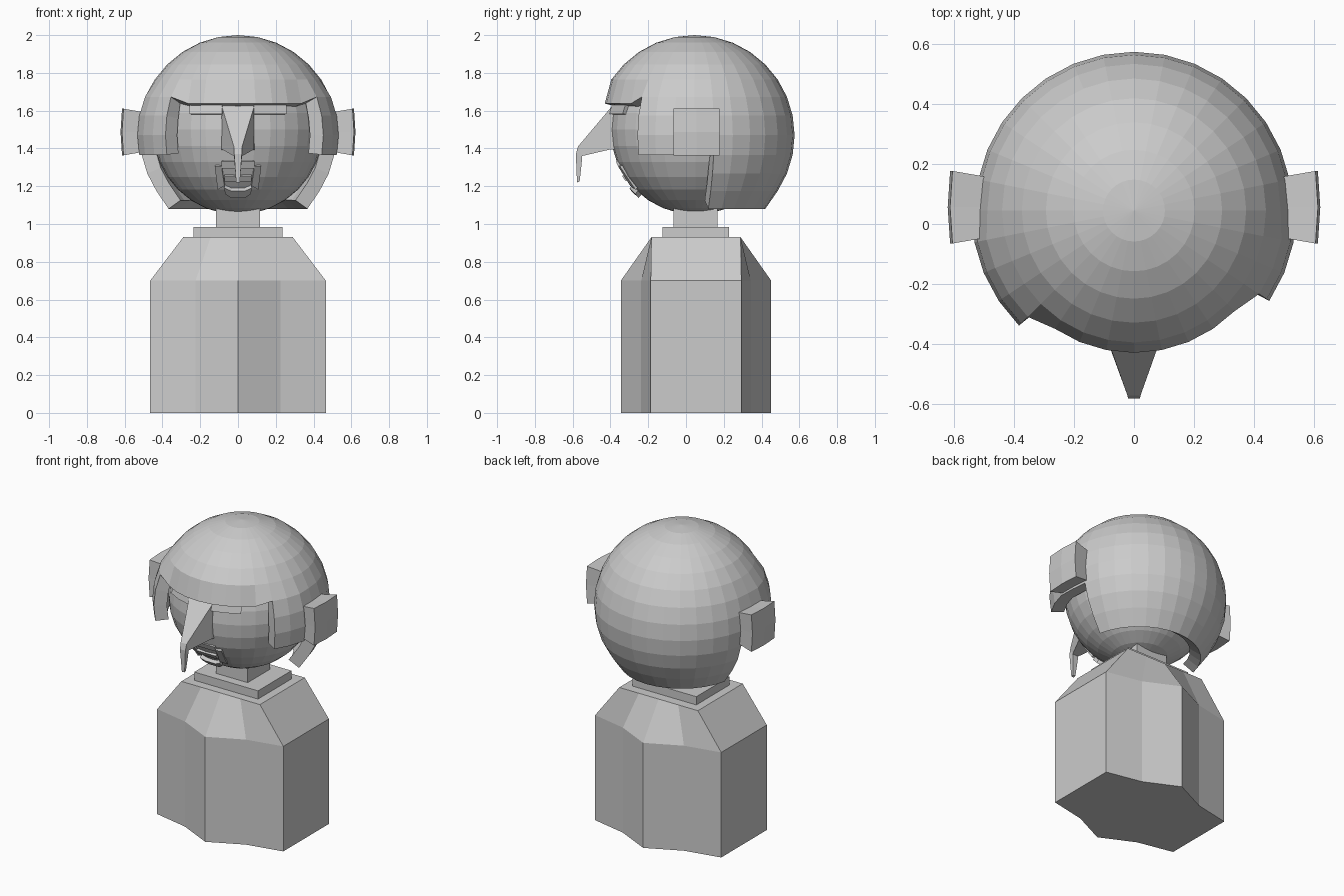
import bpy, bmesh, math
from mathutils import Vector

if "Cube" in bpy.data.objects:
    bpy.data.objects.remove(bpy.data.objects["Cube"])

grey = bpy.data.materials.new("plain_grey")
grey.diffuse_color = (0.6, 0.6, 0.6, 1)
grey.use_nodes = True
grey.node_tree.nodes["Principled BSDF"].inputs["Base Color"].default_value = grey.diffuse_color


def add_object(name, bm):
    bmesh.ops.recalc_face_normals(bm, faces=bm.faces)
    me = bpy.data.meshes.new(name)
    bm.to_mesh(me)
    bm.free()
    me.materials.append(grey)
    ob = bpy.data.objects.new(name, me)
    bpy.context.collection.objects.link(ob)
    return ob


def loft(name, rings):
    """Skin closed rings of equal length and cap both ends."""
    bm = bmesh.new()
    rows = [[bm.verts.new(p) for p in ring] for ring in rings]
    n = len(rows[0])
    for a, b in zip(rows, rows[1:]):
        for i in range(n):
            k = (i + 1) % n
            bm.faces.new((a[i], a[k], b[k], b[i]))
    bm.faces.new(rows[0])
    bm.faces.new(rows[-1])
    return add_object(name, bm)


def box(name, x, y0, y1, z0, z1):
    outline = [(-x, y0), (x, y0), (x, y1), (-x, y1)]
    return loft(name, [[(a, b, z) for a, b in outline] for z in (z0, z1)])


FACE_C, FACE_R = Vector((0, 0.05, 1.5)), 0.45


def face_plate(name, outline, height):
    """Plate lying on the face sphere, outline given as (x, z)."""
    rings = [[], []]
    for x, z in outline:
        dz = z - FACE_C.z
        y = -math.sqrt(FACE_R ** 2 - x * x - dz * dz)
        d = Vector((x, y, dz))
        rings[0].append(FACE_C + d * (1 - 0.03 / FACE_R))
        rings[1].append(FACE_C + d * (1 + height / FACE_R))
    return loft(name, rings)


# Torso: pinched ten-sided column tapering to flat shoulders
MID_Y = 0.053
half = [(0.465, -0.24), (0.225, -0.29), (0, -0.398), (-0.225, -0.29), (-0.465, -0.24)]
low = half + [(-x, -y) for x, y in half]
top_half = [(x * 0.29, -0.236) for x in (1, 0.5, 0, -0.5, -1)]
top = top_half + [(-x, -y) for x, y in top_half]
loft("torso", [[(x, y + MID_Y, 0) for x, y in low],
               [(x, y + MID_Y, 0.7) for x, y in low],
               [(x, y + MID_Y, 0.93) for x, y in top]])
box("collar", 0.235, -0.125, 0.227, 0.92, 0.985)
box("neck", 0.117, -0.065, 0.168, 0.97, 1.12)

# Face sphere
bm = bmesh.new()
bmesh.ops.create_uvsphere(bm, u_segments=32, v_segments=16, radius=FACE_R)
bmesh.ops.translate(bm, verts=bm.verts, vec=FACE_C)
add_object("face", bm)

# Hair shell: sphere with the face opening removed
STEP = math.pi / 16


def cell(p):
    """Row from the crown and columns forward of the side."""
    return p.normalized().angle(Vector((0, 0, 1)), 0) / STEP, math.atan2(-p.y, abs(p.x)) / STEP


bm = bmesh.new()
bmesh.ops.create_uvsphere(bm, u_segments=32, v_segments=16, radius=0.53)
gone = []
for f in bm.faces:
    p = f.calc_center_median()
    row, col = cell(p)
    limit = 4 if p.x < 0 else 3
    if row < 6:
        keep = True
    elif row < 9:
        keep = col < limit
    else:
        keep = row < 12 and col < -1
    if not keep:
        gone.append(f)
bmesh.ops.delete(bm, geom=gone, context='FACES')
for v in bm.verts:
    row, col = (round(c) for c in cell(v.co))
    if row == 6 and col > (4 if v.co.x < 0 else 3):      # fringe edge
        v.co.xy = v.co.xy.normalized() * 0.475
        v.co.z = 0.168
    elif row >= 6 and col >= 1:                          # flared sideburns
        v.co.xy *= 1.025
    elif row == 12:
        v.co.z -= 0.015
bmesh.ops.translate(bm, verts=bm.verts, vec=(0, 0.045, 1.47))
hair = add_object("hair", bm)
mod = hair.modifiers.new("thickness", 'SOLIDIFY')
mod.thickness = 0.08
mod.offset = -1

# Ears: blocks with a slightly domed outer face
for side, label in ((-1, "left"), (1, "right")):
    bm = bmesh.new()
    ring = [(-1, -1), (0, -1), (1, -1), (1, 0), (1, 1), (0, 1), (-1, 1), (-1, 0)]

    def ear_ring(x, size):
        return [bm.verts.new((side * (x - 0.008 * (abs(a) + abs(b) - 1)),
                              0.056 + a * size, 1.487 + b * size * 1.02)) for a, b in ring]
    inner, outer = ear_ring(0.48, 0.098), ear_ring(0.614, 0.121)
    hub = bm.verts.new((side * 0.622, 0.056, 1.487))
    for i in range(8):
        k = (i + 1) % 8
        bm.faces.new((inner[i], inner[k], outer[k], outer[i]))
    for i in (1, 3, 5, 7):
        bm.faces.new((hub, outer[i], outer[(i + 1) % 8], outer[(i + 2) % 8]))
    bm.faces.new(inner)
    add_object(label + "_ear", bm)

# Nose: wedge with a drooping tip
loft("nose", [
    [(-0.085, -0.36, 1.64), (0.085, -0.36, 1.64), (0.09, -0.35, 1.39), (-0.09, -0.35, 1.39)],
    [(-0.085, -0.395, 1.62), (0.085, -0.395, 1.62), (0.085, -0.40, 1.395), (-0.085, -0.40, 1.395)],
    [(-0.022, -0.572, 1.41), (0.022, -0.572, 1.41), (0.022, -0.55, 1.36), (-0.022, -0.55, 1.36)],
    [(-0.02, -0.583, 1.37), (0.02, -0.583, 1.37), (0.02, -0.55, 1.345), (-0.02, -0.55, 1.345)],
    [(-0.01, -0.577, 1.22), (0.01, -0.577, 1.22), (0.01, -0.563, 1.225), (-0.01, -0.563, 1.225)]])

# Eyes and mouth corners
for s, label in ((-1, "left"), (1, "right")):
    face_plate(label + "_eye", [(s * 0.08, 1.58), (s * 0.16, 1.58), (s * 0.245, 1.58),
                                (s * 0.245, 1.64), (s * 0.16, 1.64), (s * 0.08, 1.64)], 0.02)
    face_plate(label + "_mouth_corner", [(s * 0.07, 1.21), (s * 0.105, 1.19),
                                         (s * 0.12, 1.31), (s * 0.085, 1.31)], 0.012)

# Lips and teeth
face_plate("upper_lip", [(-0.085, 1.30), (0.085, 1.30), (0.085, 1.335), (-0.085, 1.335)], 0.012)
face_plate("teeth", [(-0.07, 1.235), (0.07, 1.235), (0.07, 1.262), (-0.07, 1.262)], 0.015)
face_plate("lower_lip", [(-0.07, 1.205), (-0.065, 1.175), (-0.035, 1.155), (0.035, 1.155),
                         (0.065, 1.175), (0.07, 1.205), (0.035, 1.19), (-0.035, 1.19)], 0.022)
